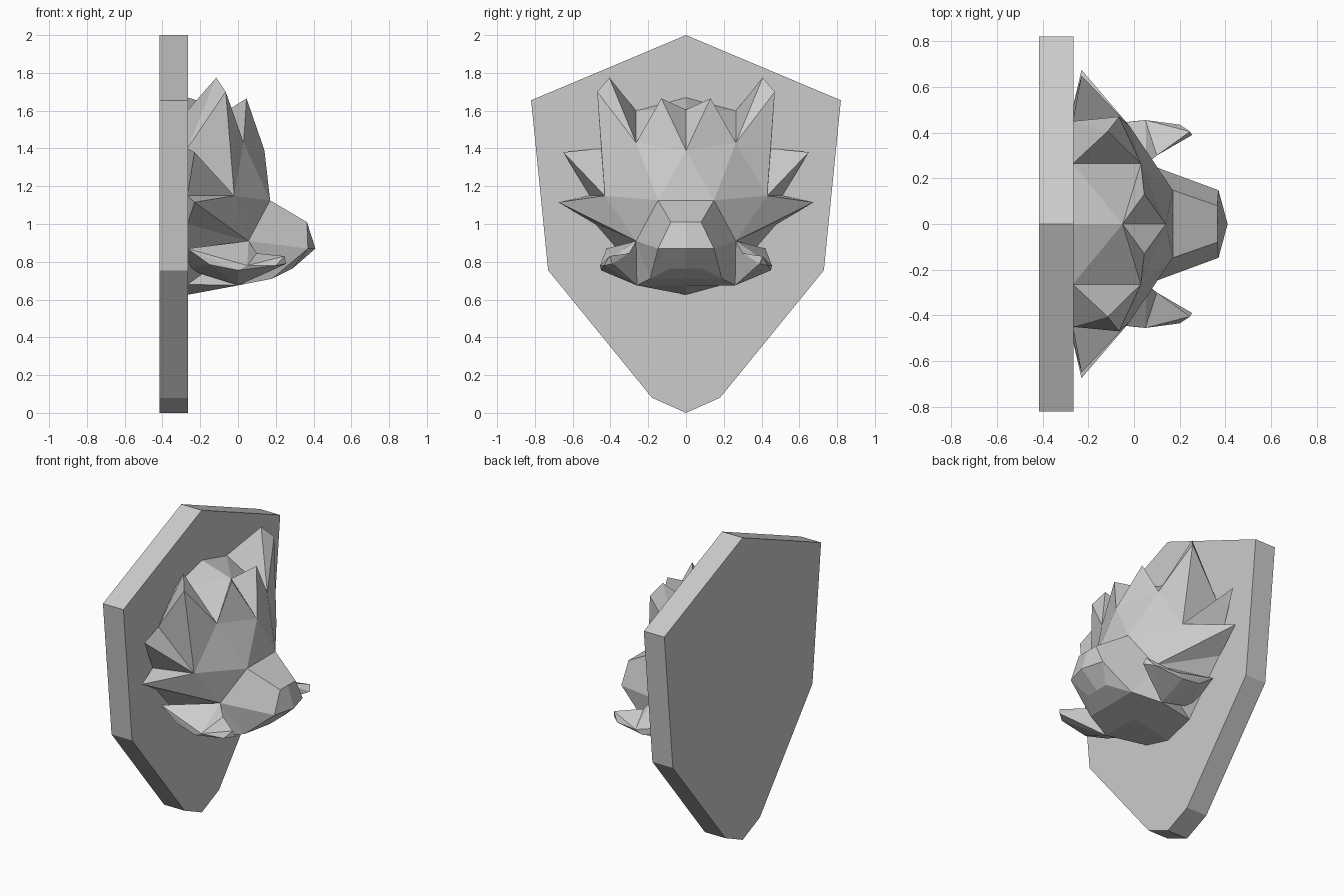
import bpy, bmesh

if "Cube" in bpy.data.objects:
    bpy.data.objects.remove(bpy.data.objects["Cube"])

grey = bpy.data.materials.new("light grey")
grey.diffuse_color = (0.6, 0.6, 0.6, 1)
grey.use_nodes = True
grey.node_tree.nodes["Principled BSDF"].inputs["Base Color"].default_value = grey.diffuse_color


def finish(bm, name):
    bmesh.ops.recalc_face_normals(bm, faces=bm.faces)
    me = bpy.data.meshes.new(name)
    bm.to_mesh(me)
    bm.free()
    me.materials.append(grey)
    ob = bpy.data.objects.new(name, me)
    bpy.context.collection.objects.link(ob)
    return ob


# Wall shield: half outline mirrored, extruded along x
half = [(0, 2), (0.82, 1.655), (0.73, 0.755), (0.18, 0.08), (0, 0)]
outline = half + [(-y, z) for y, z in half[-2:0:-1]]
bm = bmesh.new()
face = bm.faces.new([bm.verts.new((-0.415, y, z)) for y, z in outline])
ext = bmesh.ops.extrude_face_region(bm, geom=[face], use_keep_orig=True)["geom"]
bmesh.ops.translate(bm, vec=(0.15, 0, 0),
                    verts=[v for v in ext if isinstance(v, bmesh.types.BMVert)])
finish(bm, "wall_shield")

# Beast head: named points of the +y half
B = -0.268
P = dict(
    crown_back=(B, 0, 1.67), crown_side=(B, 0.264, 1.6), crown=(-0.05, 0, 1.605),
    brow=(0.14, 0, 1.39), lock=(0.045, 0.13, 1.665), temple=(0.03, 0.264, 1.43),
    ear_tip=(-0.115, 0.406, 1.775), ear_edge=(-0.065, 0.47, 1.70), ear_back=(B, 0.45, 1.4),
    cheek=(-0.02, 0.43, 1.15), tuft_hi=(-0.23, 0.65, 1.38), tuft_lo=(-0.23, 0.675, 1.115),
    gap=(B, 0.51, 1.15), cheek_back=(B, 0.48, 1.0), mouth=(0.055, 0.264, 0.91),
    bridge=(0.17, 0.148, 1.125), bridge_m=(0.17, 0, 1.125),
    nose=(0.365, 0.08, 1.01), nose_m=(0.365, 0, 1.01),
    nostril=(0.37, 0.148, 0.87), nose_tip=(0.41, 0, 0.87),
    lip=(0.29, 0.085, 0.765), lip_m=(0.29, 0, 0.765),
    jaw=(0.18, 0.19, 0.71), jaw_m=(0.18, 0, 0.71),
    chin=(0, 0.26, 0.675), chin_m=(0, 0, 0.675),
    neck=(B, 0.2, 0.68), neck_m=(B, 0, 0.625),
)
FACES = [
    # crown and forelock
    "crown_back crown_side crown", "crown_side temple crown", "crown temple lock",
    "crown lock brow", "lock temple brow",
    # ear
    "crown_side ear_tip temple", "ear_tip ear_edge temple", "ear_edge cheek temple",
    "ear_tip ear_back ear_edge", "ear_edge ear_back cheek", "ear_tip crown_side ear_back",
    # forehead
    "brow temple bridge", "brow bridge bridge_m", "temple cheek bridge", "bridge cheek mouth",
    # cheek tufts
    "cheek ear_back tuft_hi", "cheek tuft_hi gap", "tuft_hi ear_back gap",
    "cheek gap tuft_lo", "cheek tuft_lo mouth", "tuft_lo cheek_back mouth",
    "tuft_lo gap cheek_back",
    # snout
    "bridge_m bridge nose nose_m", "bridge mouth nostril nose",
    "nose_m nose nostril nose_tip", "nose_tip nostril lip lip_m",
    # jaw and throat
    "mouth jaw nostril", "jaw lip nostril", "lip_m lip jaw jaw_m", "jaw_m jaw chin chin_m",
    "chin_m chin neck neck_m", "mouth cheek_back neck", "mouth neck chin", "mouth chin jaw",
]
bm = bmesh.new()
for s in (1, -1):
    vs = {k: bm.verts.new((x, s * y, z)) for k, (x, y, z) in P.items()}
    for row in FACES:
        bm.faces.new([vs[n] for n in row.split()[::s]])
bmesh.ops.remove_doubles(bm, verts=bm.verts, dist=1e-4)
bmesh.ops.holes_fill(bm, edges=[e for e in bm.edges if e.is_boundary], sides=0)
finish(bm, "beast_head")


# Tusks: a jaw root and a forward-curving tip on each side
def hull(name, pts, s):
    bm = bmesh.new()
    for x, y, z in pts:
        bm.verts.new((x, s * y, z))
    bmesh.ops.convex_hull(bm, input=bm.verts)
    loose = [v for v in bm.verts if not v.link_faces]
    bmesh.ops.delete(bm, geom=loose, context='VERTS')
    finish(bm, name)


root = [(B, 0.42, 0.87), (0.055, 0.264, 0.91), (0.1, 0.3, 0.845), (-0.15, 0.43, 0.785),
        (0, 0.45, 0.755), (0, 0.26, 0.675), (0.05, 0.455, 0.78), (B, 0.22, 0.76)]
tip = [(0.1, 0.3, 0.845), (0, 0.45, 0.755), (0.05, 0.455, 0.78), (0.18, 0.35, 0.755),
       (0.2, 0.435, 0.78), (0.255, 0.39, 0.79), (0.245, 0.405, 0.83), (0, 0.26, 0.675)]
for s, side in ((1, "left"), (-1, "right")):
    hull("tusk_root_" + side, root, s)
    hull("tusk_tip_" + side, tip, s)
